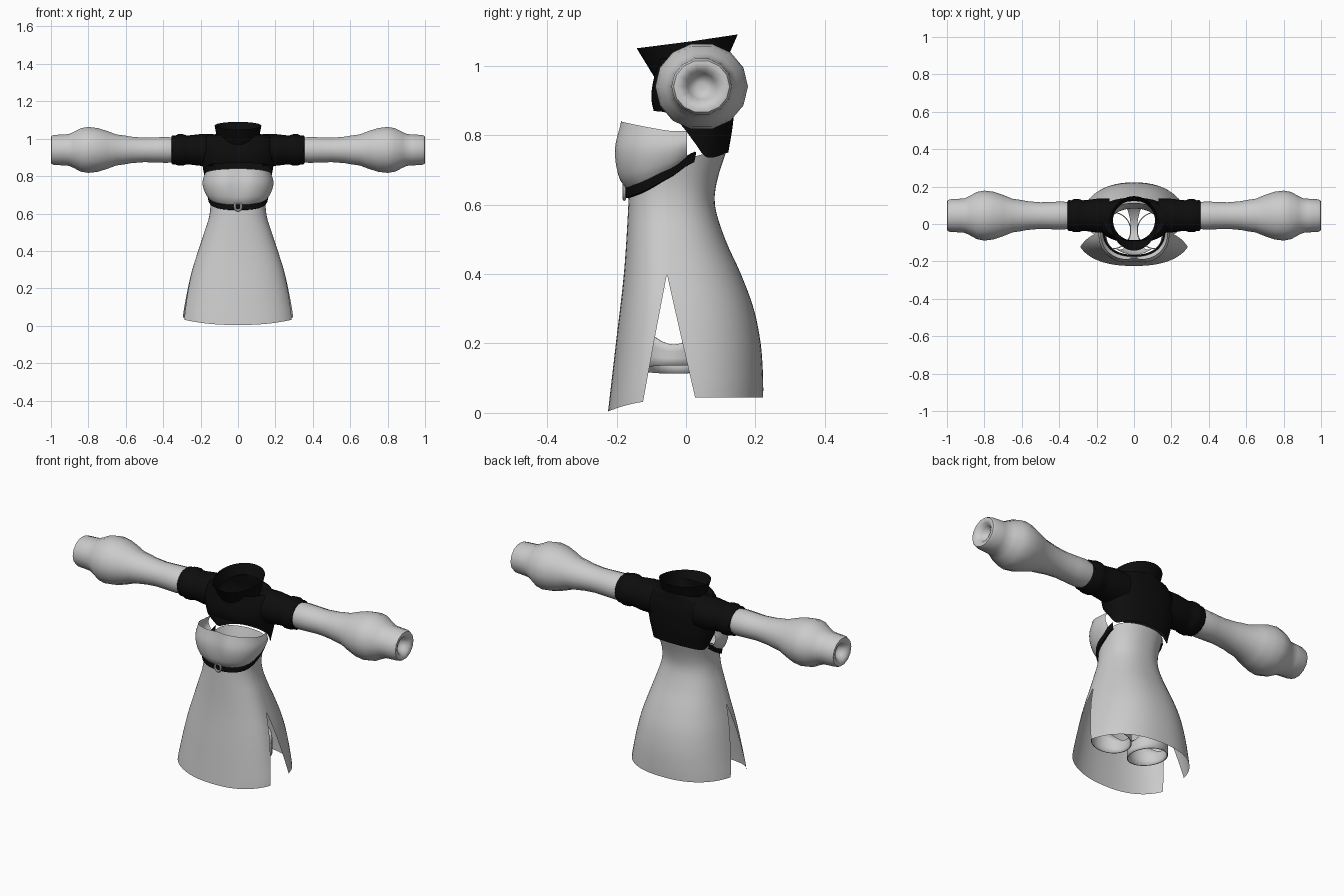
import bpy, bmesh, math
from math import sin, cos, pi, radians

if "Cube" in bpy.data.objects:
    bpy.data.objects.remove(bpy.data.objects["Cube"])


def material(name, v):
    m = bpy.data.materials.new(name)
    m.diffuse_color = (v, v, v, 1)
    m.use_nodes = True
    m.node_tree.nodes["Principled BSDF"].inputs["Base Color"].default_value = m.diffuse_color
    return m


GREY = material("light grey cloth", 0.6)
BLACK = material("black cloth", 0.004)
METAL = material("pale metal", 0.8)


def interp(pts, t):
    """Smooth curve through (t, value) points."""
    if t <= pts[0][0]:
        return pts[0][1]
    for i in range(len(pts) - 1):
        (t0, v0), (t1, v1) = pts[i], pts[i + 1]
        if t <= t1:
            tp, vp = pts[max(i - 1, 0)]
            tn, vn = pts[min(i + 2, len(pts) - 1)]
            h = t1 - t0
            m0, m1 = (v1 - vp) / (t1 - tp) * h, (vn - v0) / (tn - t0) * h
            s = (t - t0) / h
            return ((2*s**3 - 3*s**2 + 1) * v0 + (s**3 - 2*s**2 + s) * m0
                    + (3*s**2 - 2*s**3) * v1 + (s**3 - s**2) * m1)
    return pts[-1][1]


def loft(name, rows, mat, closed=False, thick=0, angle=40):
    bm = bmesh.new()
    vs = [[bm.verts.new(p) for p in r] for r in rows]
    n = len(rows[0])
    for a, b in zip(vs, vs[1:]):
        for i in range(n if closed else n - 1):
            j = (i + 1) % n
            bm.faces.new((a[i], a[j], b[j], b[i]))
    bmesh.ops.remove_doubles(bm, verts=bm.verts, dist=1e-5)
    bmesh.ops.recalc_face_normals(bm, faces=bm.faces)
    me = bpy.data.meshes.new(name)
    bm.to_mesh(me)
    bm.free()
    me.materials.append(mat)
    ob = bpy.data.objects.new(name, me)
    bpy.context.collection.objects.link(ob)
    bpy.ops.object.select_all(action='DESELECT')
    ob.select_set(True)
    bpy.context.view_layer.objects.active = ob
    bpy.ops.object.shade_smooth_by_angle(angle=radians(angle))
    if thick:
        md = ob.modifiers.new("thickness", 'SOLIDIFY')
        md.thickness = thick
    return ob


def oval(a, rx, front, back, y0, z, n=2.3):
    """Point of a rounded oval; angle 0 is the front, pi the back."""
    s, c = sin(a), cos(a)
    e = 2 / n
    x = rx * math.copysign(abs(s) ** e, s)
    y = y0 + (front - y0 if c > 0 else back - y0) * abs(c) ** e
    return (x, y, z)


def span(a, b, n):
    return [a + (b - a) * i / n for i in range(n + 1)]


# Dress: front and back panels joined above the side slits
Y0 = -0.055
WIDTH = [(0, .307), (.05, .302), (.1, .292), (.2, .27), (.3, .245), (.4, .213),
         (.5, .18), (.58, .155), (.65, .148), (.75, .163)]
FRONT = [(0, -.225), (.2, -.202), (.4, -.179), (.6, -.166), (.75, -.16)]
BACK = [(0, .222), (.1, .222), (.2, .215), (.3, .195), (.4, .158), (.5, .113),
        (.6, .083), (.67, .09), (.75, .115)]
TOP = [(-1, .635), (-.5, .655), (0, .69), (.35, .732), (.6, .745), (1, .745)]


def body(a, z, grow=0):
    return oval(a, interp(WIDTH, z) + grow, interp(FRONT, z) - grow,
                interp(BACK, z) + grow, Y0, z)


def dress_panel(name, back):
    rows = []
    for zn in span(0, .4, 14) + span(.4, .75, 14)[1:]:
        t = max(0, (.4 - zn) / .37)
        gap = .075 * t / (interp(BACK, zn) - Y0) if back else .065 * t / (Y0 - interp(FRONT, zn))
        edge = math.acos(gap ** 1.15)
        row = []
        for a in span(-edge, edge, 28):
            if back:
                a = pi - a
            if zn < .4:
                hem = .045 if back else .004 + .032 * sin(a) ** 2
                z = zn + hem * (1 - zn / .4)
            else:
                z = .4 + (zn - .4) / .35 * (interp(TOP, -cos(a)) - .4)
            row.append(body(a, z))
        rows.append(row)
    loft(name, rows, GREY)


dress_panel("dress_front", False)
dress_panel("dress_back", True)

# Bust: open-topped bowl with a soft centre dip
rows = []
for v in span(0, 1, 12):
    rx = interp([(0, .15), (.2, .175), (.6, .19), (1, .178)], v)
    yf = interp([(0, -.164), (.2, -.198), (.6, -.213), (1, -.193)], v)
    row = []
    for a in span(-1.85, 1.85, 40):
        lo, hi = interp(TOP, -cos(a)), .812 + .028 * max(0, cos(a))
        dip = .014 * math.exp(-(a / .22) ** 2) * sin(pi * min(1, v * .8))
        row.append(oval(a, rx, yf + dip, .1, -.045, lo + (hi - lo) * v))
    rows.append(row)
loft("bust", rows, GREY)

# Strap under the bust, with a ring buckle
rows = [[], [], [], []]
for a in span(-2.0, 2.0, 48):
    z = interp(TOP, -cos(a))
    for r, (dz, g) in zip(rows, ((-.017, .001), (-.015, .009), (.013, .011), (.015, .001))):
        r.append(body(a, z + dz, g))
loft("under_bust_strap", rows, BLACK, angle=30)
bpy.ops.mesh.primitive_torus_add(location=(0, -.178, .638), rotation=(pi / 2, 0, 0),
                                 major_radius=.018, minor_radius=.005,
                                 major_segments=20, minor_segments=8)
buckle = bpy.context.object
buckle.name = "buckle"
buckle.scale = (1, 1.2, 1)
buckle.data.materials.append(METAL)
bpy.ops.object.shade_smooth_by_angle()

# Jacket body: arched open front, closing in to the neck
HEM = [(-1, .87), (-.6, .86), (-.2, .81), (.15, .745), (.4, .735), (1, .75)]
rows = []
for v in span(0, 1, 14):
    row = []
    for a in span(0, 2 * pi, 48)[:-1]:
        lo = interp(HEM, -cos(a))
        z = lo + (1.0 - lo) * v
        row.append(oval(a, interp([(.73, .163), (.84, .187), (.95, .2), (1, .185)], z),
                        interp([(.84, -.085), (.91, -.1), (1, -.085)], z),
                        interp([(.75, .122), (.84, .136), (.95, .14), (1, .13)], z), .03, z))
    rows.append(row)
angles = span(0, 2 * pi, 48)[:-1]
rows.append([oval(a, .165, -.085, .13, .03, 1.02) for a in angles])
NECK = [oval(a, .112, -.09, .125, .02, 1.0 - .035 * cos(a), 2) for a in angles]
rows.append([oval(a, .135, -.088, .128, .02, 1.015 - .02 * cos(a), 2) for a in angles])
rows.append(NECK)
loft("jacket_body", rows, BLACK, True, angle=60)

# Flared collar
rows = [NECK]
for v in (.5, 1):
    rows.append([oval(a, .112 + .013 * v, -.09 - .052 * v, .125 + .024 * v, .015,
                      (1.0 - .035 * cos(a)) * (1 - v) + (1.07 - .02 * cos(a)) * v, 2)
                 for a in angles])
loft("collar", rows, BLACK, True)


# Sleeves, turned along the x axis
def turned(name, profile, side, mat, sides):
    rows = [[(side * x, .045 + r * 1.06 * cos(2 * pi * i / sides),
              .94 + r * sin(2 * pi * i / sides)) for i in range(sides)]
            for x, r in profile]
    loft(name, rows, mat, True, angle=50)


SHORT = [(.13, .085), (.2, .085), (.25, .079), (.275, .077), (.295, .084), (.32, .084),
         (.335, .077), (.35, .078), (.356, .072), (.352, .064)]
LONG = [(.33, .064), (.38, .071), (.44, .069), (.5, .067), (.54, .07), (.575, .073),
        (.6, .078), (.65, .085), (.7, .104), (.75, .12), (.8, .126), (.84, .119),
        (.88, .098), (.905, .087), (.93, .085), (.985, .082), (.998, .076), (1, .066),
        (.992, .05), (.975, .038), (.955, .028), (.95, .012), (.95, 0)]
for side, label in ((-1, "right"), (1, "left")):
    turned(label + "_jacket_sleeve", SHORT, side, BLACK, 20)
    turned(label + "_long_sleeve", LONG, side, GREY, 14)

    # Leg band: short open tube, higher at front and back
    ring = [2 * pi * i / 32 for i in range(32)]
    rows = []
    for v in (0, .33, .66, 1):
        rows.append([(side * (.115 + .1 * cos(a)), -.035 + .1 * sin(a),
                      .125 + .012 * cos(a) + v * (.06 + .075 * sin(a) ** 2)) for a in ring])
    loft(label + "_leg_band", rows, GREY, True, thick=.005)

# Inner brief: strip running under the body, widening at both ends
PATH = [(0, -.166, .52, .1), (.2, -.145, .44, .06), (.4, -.08, .37, .025), (.5, -.03, .35, .018),
        (.6, .03, .365, .022), (.8, .1, .42, .045), (1, .108, .5, .09)]
rows = []
for t in span(0, 1, 20):
    y, z, w = (interp([(p[0], p[k]) for p in PATH], t) for k in (1, 2, 3))
    bend = .35 * (2 * t - 1)
    rows.append([(w * s, y - bend * w * s * s, z) for s in span(-1, 1, 8)])
loft("inner_brief", rows, GREY)
